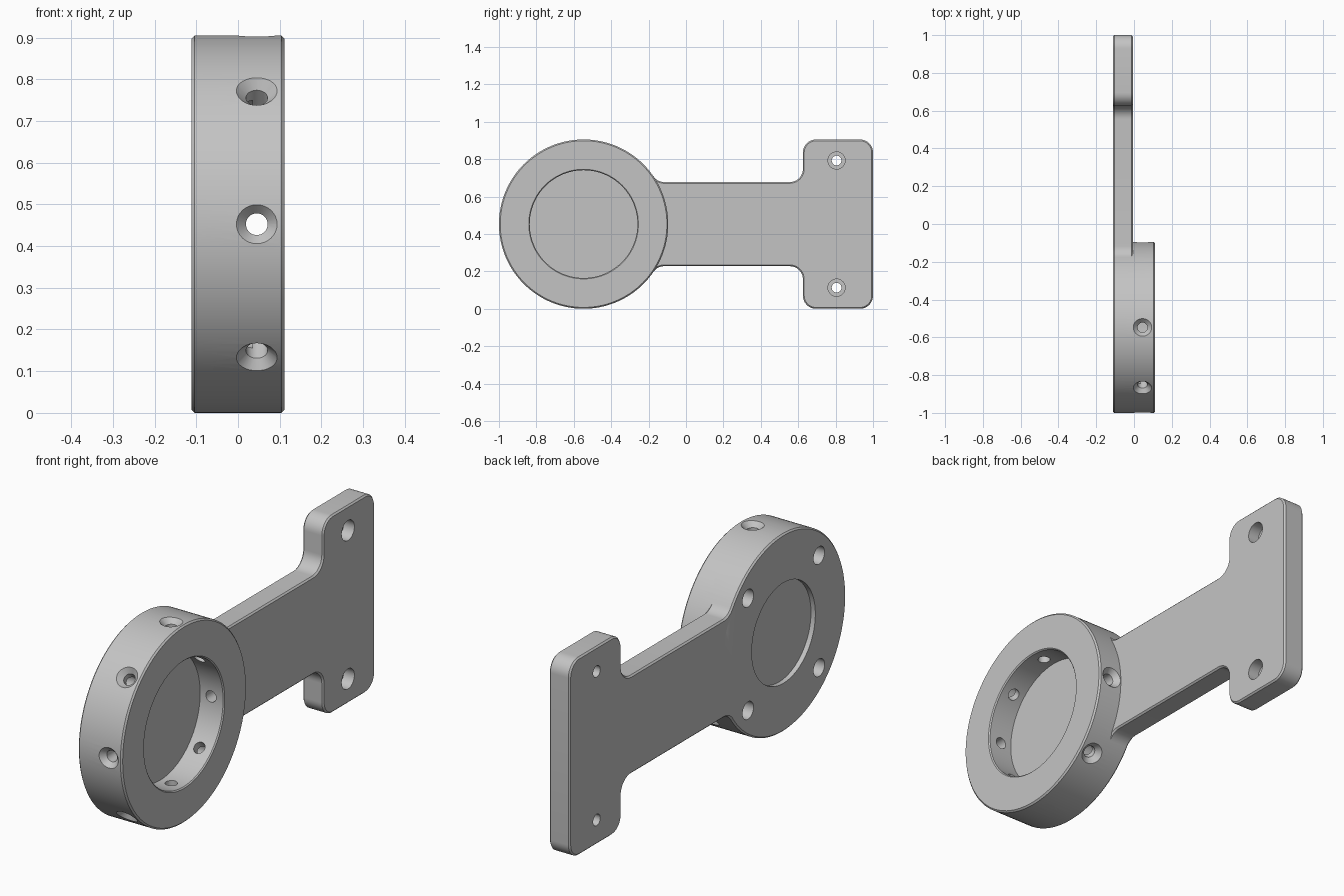
import bpy, bmesh
from math import sin, cos, pi, sqrt, atan2, radians
from mathutils import Vector

if "Cube" in bpy.data.objects:
    bpy.data.objects.remove(bpy.data.objects["Cube"])

R = 0.4525                       # ring radius, also half height of the end plate
CY, CZ = -0.5475, R              # ring centre
X0, X1, PLATE_X = -0.111, 0.111, -0.006
EDGE = 0.007                     # edge chamfer
ARM, FILLET = 0.225, 0.07        # arm half height, corner radius

grey = bpy.data.materials.new("metal grey")
grey.use_nodes = True
grey.diffuse_color = (0.55, 0.55, 0.55, 1)
grey.node_tree.nodes["Principled BSDF"].inputs["Base Color"].default_value = (0.55, 0.55, 0.55, 1)


def finish(bm, name):
    bmesh.ops.recalc_face_normals(bm, faces=bm.faces)
    mesh = bpy.data.meshes.new(name)
    bm.to_mesh(mesh)
    bm.free()
    mesh.materials.append(grey)
    obj = bpy.data.objects.new(name, mesh)
    bpy.context.collection.objects.link(obj)
    return obj


def lathe(name, stations, origin, axis, segs):
    """Closed solid of revolution from (distance along axis, radius) stations."""
    bm = bmesh.new()
    turn = Vector((0, 0, 1)).rotation_difference(Vector(axis))
    rings = []
    for t, r in stations:
        rings.append([bm.verts.new(Vector(origin) + turn @ Vector(
            (r * cos(2 * pi * i / segs), r * sin(2 * pi * i / segs), t))) for i in range(segs)])
    for a, b in zip(rings, rings[1:]):
        for i in range(segs):
            j = (i + 1) % segs
            bm.faces.new((a[i], a[j], b[j], b[i]))
    bm.faces.new(rings[0])
    bm.faces.new(rings[-1])
    return finish(bm, name)


def arc(cy, cz, r, start, end, steps=10):
    return [(cy + r * cos(start + (end - start) * i / steps),
             cz + r * sin(start + (end - start) * i / steps)) for i in range(steps + 1)]


def boolean(target, other, operation):
    mod = target.modifiers.new("cut", 'BOOLEAN')
    mod.operation = operation
    mod.solver = 'EXACT'
    mod.object = other
    bpy.context.view_layer.objects.active = target
    bpy.ops.object.modifier_apply(modifier=mod.name)
    bpy.data.objects.remove(other)


# Ring body with chamfered rims
bracket = lathe("ring_bracket", [(X0, R - EDGE), (X0 + EDGE, R), (X1 - EDGE, R), (X1, R - EDGE)],
                (0, CY, CZ), (1, 0, 0), 128)

# Arm and end plate: half outline relative to the ring centre, then mirrored
head_in, head_out = 0.625 - CY, 1 - CY
fz = ARM + FILLET
fy = sqrt((R + FILLET) ** 2 - fz ** 2)
touch = atan2(fz, fy)
half = [(0.36 * cos(touch), 0.36 * sin(touch))]
half += arc(fy, fz, FILLET, touch - pi, -pi / 2)
half += arc(head_in - FILLET, fz, FILLET, -pi / 2, 0)
half += arc(head_in + FILLET, R - FILLET, FILLET, pi, pi / 2)
half += arc(head_out - FILLET, R - FILLET, FILLET, pi / 2, 0)
outline = half + [(y, -z) for y, z in reversed(half)]

bm = bmesh.new()
base = bm.faces.new([bm.verts.new((X0, CY + y, CZ + z)) for y, z in outline])
ext = bmesh.ops.extrude_face_region(bm, geom=[base], use_keep_orig=True)
bmesh.ops.translate(bm, vec=(PLATE_X - X0, 0, 0),
                    verts=[g for g in ext["geom"] if isinstance(g, bmesh.types.BMVert)])
bmesh.ops.recalc_face_normals(bm, faces=bm.faces)
rims = [e for e in bm.edges if abs(e.verts[0].co.x - e.verts[1].co.x) < 1e-5]
bmesh.ops.bevel(bm, geom=rims, offset=EDGE, segments=1, affect='EDGES')
arm = finish(bm, "arm")
boolean(bracket, arm, 'UNION')

# Deep round pocket on one face, shallow one on the other
cutters = [
    lathe("deep_pocket", [(-0.01, 0.288), (X1 - 0.005, 0.288), (X1, 0.293), (X1 + 0.05, 0.293)],
          (0, CY, CZ), (1, 0, 0), 128),
    lathe("shallow_pocket", [(X0 - 0.05, 0.23), (X0 + 0.022, 0.23)], (0, CY, CZ), (1, 0, 0), 96),
]

# Eight countersunk radial holes
for k in range(8):
    a = k * pi / 4
    cutters.append(lathe("radial_hole", [(0.25, 0.026), (R - 0.024, 0.026), (R, 0.049), (R + 0.05, 0.049)],
                         (0.045, CY, CZ), (0, cos(a), sin(a)), 32))

# Four blind holes in the ring and two counterbored holes in the end plate
for sz in (-1, 1):
    for sy in (-1, 1):
        cutters.append(lathe("blind_hole", [(X0 - 0.05, 0.04), (0.035, 0.04)],
                             (0, CY + sy * 0.257, CZ + sz * 0.257), (1, 0, 0), 32))
    cutters.append(lathe("plate_hole", [(X0 - 0.05, 0.026), (-0.06, 0.026), (-0.06, 0.046), (0.05, 0.046)],
                         (0, 0.805, CZ + sz * 0.34), (1, 0, 0), 32))

for cutter in cutters:
    boolean(bracket, cutter, 'DIFFERENCE')

bpy.ops.object.select_all(action='DESELECT')
bracket.select_set(True)
bpy.context.view_layer.objects.active = bracket
bpy.ops.object.shade_smooth_by_angle(angle=radians(30))
